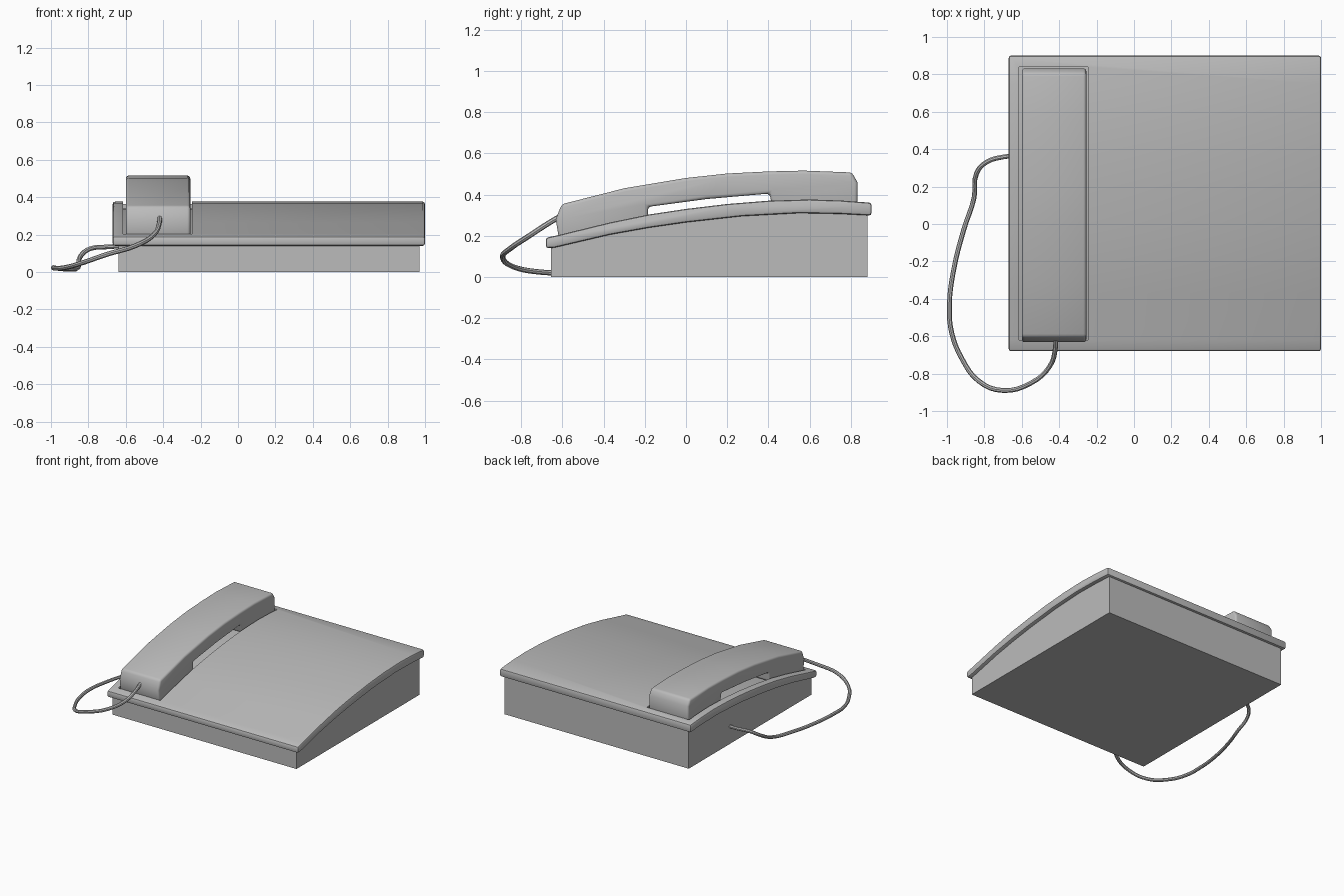
import bpy
import bmesh
from mathutils import Vector

cube = bpy.data.objects.get("Cube")
if cube:
    bpy.data.objects.remove(cube, do_unlink=True)

grey = bpy.data.materials.new("plain grey")
grey.use_nodes = True
grey.diffuse_color = (0.5, 0.5, 0.5, 1)
shader = next(n for n in grey.node_tree.nodes if n.type == 'BSDF_PRINCIPLED')
shader.inputs["Base Color"].default_value = grey.diffuse_color


def activate(obj):
    bpy.ops.object.select_all(action='DESELECT')
    obj.select_set(True)
    bpy.context.view_layer.objects.active = obj


def prism(name, profile, x0, x1):
    """Extrude a side profile of (y, z) points from x0 to x1."""
    bm = bmesh.new()
    face = bm.faces.new([bm.verts.new((x0, y, z)) for y, z in profile])
    ext = bmesh.ops.extrude_face_region(bm, geom=[face])
    moved = [v for v in ext["geom"] if isinstance(v, bmesh.types.BMVert)]
    bmesh.ops.translate(bm, verts=moved, vec=Vector((x1 - x0, 0, 0)))
    bmesh.ops.recalc_face_normals(bm, faces=bm.faces)
    mesh = bpy.data.meshes.new(name)
    bm.to_mesh(mesh)
    bm.free()
    obj = bpy.data.objects.new(name, mesh)
    bpy.context.collection.objects.link(obj)
    mesh.materials.append(grey)
    return obj


def bevel(obj, width, segments):
    mod = obj.modifiers.new("rounded edges", 'BEVEL')
    mod.width, mod.segments = width, segments
    mod.limit_method = 'ANGLE'
    mod.angle_limit = 0.6
    activate(obj)
    bpy.ops.object.modifier_apply(modifier=mod.name)


def height(curve, y):
    """Height of a curve of (y, z) points at y."""
    for (y0, z0), (y1, z1) in zip(curve, curve[1:]):
        if y <= y1:
            return z0 + (z1 - z0) * (y - y0) / (y1 - y0)
    return curve[-1][1]


def strip(curve, y0, y1, offset):
    """The part of a curve between y0 and y1, shifted in height."""
    ys = [y0] + [y for y, z in curve if y0 < y < y1] + [y1]
    return [(y, height(curve, y) + offset) for y in ys]


# Side curves of the lid
lid_top = [(-.68, .19), (-.62, .203), (-.37, .264), (-.18, .303), (0, .33),
           (.2, .354), (.4, .37), (.6, .376), (.75, .371), (.9, .36)]
lid_under = [(-.68, .14), (-.64, .142), (-.37, .205), (-.18, .239), (0, .265),
             (.27, .295), (.55, .31), (.75, .306), (.9, .298)]

# Box under the lid
body = prism("body", [(-.655, 0)] + strip(lid_under, -.655, .88, .005) + [(.88, 0)],
             -.64, .97)

# Curved lid with a shallow recess for the handset
lid = prism("lid", lid_top + lid_under[::-1], -.67, 1)
bevel(lid, .012, 2)
cutter = prism("recess_cutter", strip(lid_top, -.62, .84, -.035) + [(.84, .7), (-.62, .7)],
               -.615, -.245)
cutter.hide_render = True
cut = lid.modifiers.new("recess", 'BOOLEAN')
cut.operation = 'DIFFERENCE'
cut.solver = 'EXACT'
cut.object = cutter
activate(lid)
bpy.ops.object.modifier_apply(modifier=cut.name)
bpy.data.objects.remove(cutter, do_unlink=True)

# Handset: arched back, two ends and a raised grip
handset = prism("handset", [
    (-.615, .175), (-.632, .28), (-.603, .353), (-.3, .43), (0, .48), (.2, .502),
    (.4, .512), (.57, .516), (.805, .507), (.832, .46), (.832, .33),
    (.42, .335), (.405, .405), (.1, .378), (-.185, .34), (-.185, .27)], -.6, -.255)
bevel(handset, .016, 3)

# Cord from the handset front round to the side of the body
path = [(-.42, -.6, .3), (-.42, -.66, .265), (-.45, -.76, .2), (-.55, -.85, .14),
        (-.7, -.89, .095), (-.83, -.84, .05), (-.92, -.72, .025), (-.975, -.58, .02),
        (-.987, -.44, .024), (-.965, -.25, .02), (-.91, -.03, .017), (-.855, .14, .025),
        (-.842, .27, .085), (-.79, .33, .125), (-.69, .36, .135), (-.62, .365, .14)]
curve = bpy.data.curves.new("cord", 'CURVE')
curve.dimensions = '3D'
curve.bevel_depth = .013
curve.bevel_resolution = 2
curve.resolution_u = 4
curve.use_fill_caps = True
spline = curve.splines.new('BEZIER')
spline.bezier_points.add(len(path) - 1)
for point, place in zip(spline.bezier_points, path):
    point.co = place
    point.handle_left_type = point.handle_right_type = 'AUTO'
curve.materials.append(grey)
cord = bpy.data.objects.new("cord", curve)
bpy.context.collection.objects.link(cord)
activate(cord)
bpy.ops.object.convert(target='MESH')
cord = bpy.context.view_layer.objects.active

for part in (lid, handset, cord):
    activate(part)
    bpy.ops.object.shade_smooth_by_angle(angle=0.6)
